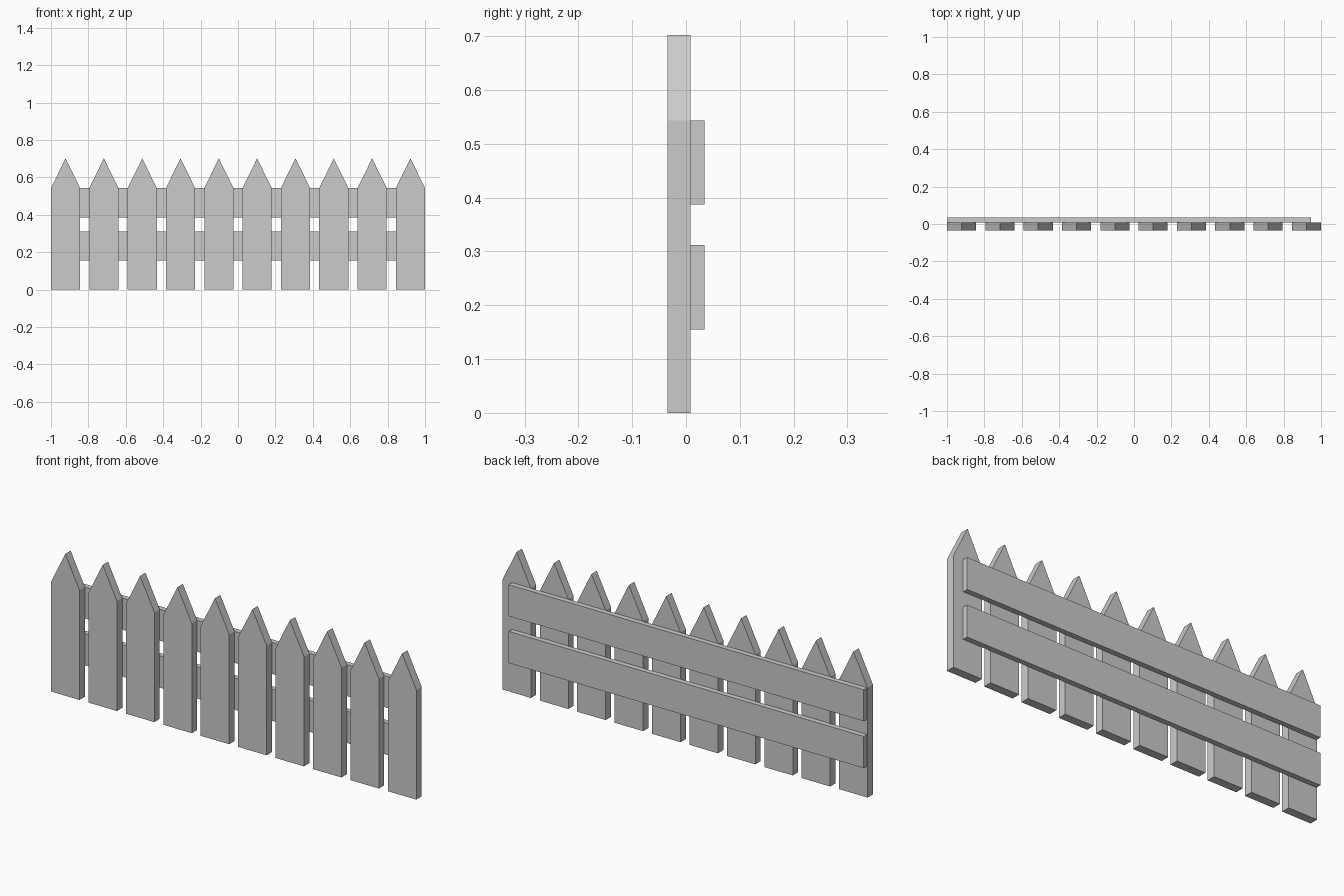
import bpy
import bmesh

if "Cube" in bpy.data.objects:
    bpy.data.objects.remove(bpy.data.objects["Cube"])

wood = bpy.data.materials.new("light_grey")
wood.diffuse_color = (0.6, 0.6, 0.6, 1)
wood.use_nodes = True
wood.node_tree.nodes["Principled BSDF"].inputs["Base Color"].default_value = wood.diffuse_color


def extrude_profile(name, points, y_front, y_back):
    """Solid from an x-z outline, extruded along y."""
    bm = bmesh.new()
    face = bm.faces.new([bm.verts.new((x, y_front, z)) for x, z in points])
    moved = bmesh.ops.extrude_face_region(bm, geom=[face])["geom"]
    verts = [v for v in moved if isinstance(v, bmesh.types.BMVert)]
    bmesh.ops.translate(bm, verts=verts, vec=(0, y_back - y_front, 0))
    bmesh.ops.recalc_face_normals(bm, faces=bm.faces)
    mesh = bpy.data.meshes.new(name)
    bm.to_mesh(mesh)
    bm.free()
    mesh.materials.append(wood)
    obj = bpy.data.objects.new(name, mesh)
    bpy.context.collection.objects.link(obj)
    return obj


# Ten pointed pickets
COUNT, HALF = 10, 0.078
SHOULDER, TIP = 0.543, 0.702
for i in range(COUNT):
    x = (1 - HALF) * (2 * i / (COUNT - 1) - 1)
    outline = [(x - HALF, 0), (x + HALF, 0), (x + HALF, SHOULDER),
               (x, TIP), (x - HALF, SHOULDER)]
    extrude_profile(f"picket_{i + 1}", outline, -0.034, 0.008)

# Two rails across the back, ending short on the right
for name, low, high in (("lower_rail", 0.155, 0.312), ("upper_rail", 0.387, 0.543)):
    extrude_profile(name, [(-0.997, low), (0.947, low), (0.947, high), (-0.997, high)],
                    0.008, 0.034)
